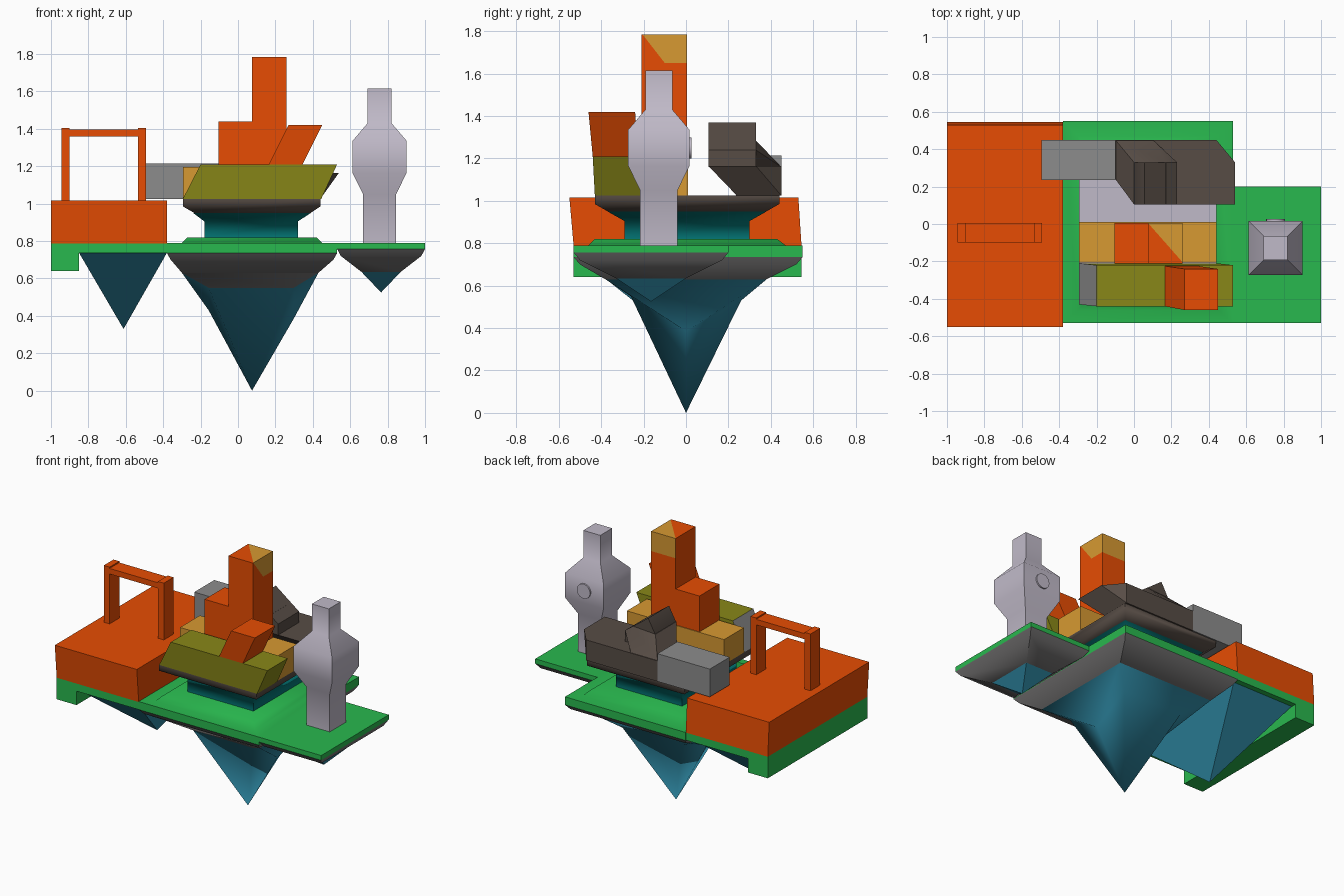
import bpy, bmesh, math
from mathutils import Vector

if "Cube" in bpy.data.objects:
    bpy.data.objects.remove(bpy.data.objects["Cube"])

def mat(name, r, g, b):
    m = bpy.data.materials.new(name)
    m.diffuse_color = (r, g, b, 1)
    m.use_nodes = True
    m.node_tree.nodes["Principled BSDF"].inputs["Base Color"].default_value = m.diffuse_color
    return m

ORANGE = mat("burnt_orange", .80, .073, .001)
GREEN = mat("grass_green", .022, .48, .077)
BLUE = mat("rock_blue", .03, .27, .40)
TEAL = mat("teal", .001, .19, .19)
DARK = mat("dark_grey", .175, .17, .17)
BROWN = mat("dark_brown", .095, .073, .06)
PALE = mat("pale_lavender", .53, .49, .58)
GOLD = mat("gold", .68, .32, .032)
OLIVE = mat("olive", .25, .245, .009)
GREY = mat("mid_grey", .265, .265, .265)

def finish(name, bm, mats, rule=None, smooth=None):
    """Turn a bmesh into an object; rule(face) picks the material index."""
    bmesh.ops.recalc_face_normals(bm, faces=bm.faces)
    for f in bm.faces:
        f.normal_update()
        f.material_index = rule(f) if rule else 0
    me = bpy.data.meshes.new(name)
    bm.to_mesh(me)
    bm.free()
    for m in mats:
        me.materials.append(m)
    if smooth:
        me.shade_smooth()
        me.set_sharp_from_angle(angle=math.radians(smooth))
    ob = bpy.data.objects.new(name, me)
    bpy.context.collection.objects.link(ob)
    return ob

def build(name, verts, faces, mats, rule=None, smooth=None):
    bm = bmesh.new()
    vs = [bm.verts.new(v) for v in verts]
    for f in faces:
        bm.faces.new([vs[i] for i in f])
    return finish(name, bm, mats, rule, smooth)

def hull(name, pts, m):
    bm = bmesh.new()
    vs = [bm.verts.new(p) for p in pts]
    res = bmesh.ops.convex_hull(bm, input=vs)
    loose = [v for v in bm.verts if not v.link_faces]
    bmesh.ops.delete(bm, geom=loose, context='VERTS')
    bmesh.ops.dissolve_limit(bm, angle_limit=.02, verts=bm.verts, edges=bm.edges)
    return finish(name, bm, [m], smooth=35)

def loft(name, rings, mats, rule=None, smooth=None):
    """Rectangular rings (x0, x1, y0, y1, z) joined and capped."""
    verts, faces = [], []
    for x0, x1, y0, y1, z in rings:
        verts += [(x0, y0, z), (x1, y0, z), (x1, y1, z), (x0, y1, z)]
    for k in range(len(rings) - 1):
        for i in range(4):
            j = (i + 1) % 4
            faces.append((4*k+i, 4*k+j, 4*k+4+j, 4*k+4+i))
    n = 4 * (len(rings) - 1)
    faces += [(3, 2, 1, 0), (n, n+1, n+2, n+3)]
    return build(name, verts, faces, mats, rule, smooth)

def box(name, x0, x1, y0, y1, z0, z1, m):
    return loft(name, [(x0, x1, y0, y1, z0), (x0, x1, y0, y1, z1)], [m])

def spike(name, x0, x1, y0, y1, z, tip):
    return build(name, [(x0, y0, z), (x1, y0, z), (x1, y1, z), (x0, y1, z), tip],
                 [(0, 1, 2, 3), (0, 1, 4), (1, 2, 4), (2, 3, 4), (3, 0, 4)], [BLUE], smooth=50)

# grass slabs
loft("main_grass", [(-.38, .53, -.53, .55, .735), (-.38, .53, -.53, .55, .79),
                    (-.30, .45, -.46, .47, .79), (-.27, .42, -.43, .43, .82)],
     [GREEN], smooth=60)
box("side_grass", .53, 1, -.53, .20, .757, .79, GREEN)
box("left_grass", -1, -.38, -.53, .545, .735, .787, GREEN)
box("left_grass_lip", -1, -.85, -.53, .545, .64, .735, GREEN)

# rocky undersides
loft("main_soil", [(-.38, .53, -.53, .55, .735), (-.36, .51, -.50, .52, .70),
                   (-.30, .43, -.38, .38, .63)], [DARK], smooth=40)
X0, X1, M0, M1 = -.30, .43, -.157, .298
rock = [(X0, -.38, .63), (X1, -.38, .63), (X1, .38, .63), (X0, .38, .63),
        (M0, -.26, .55), (M1, -.26, .55), (M1, .26, .53), (M0, .26, .53),
        (M1, 0, .385), (M0, 0, .43), (.075, 0, 0)]
rock_faces = [(0, 1, 2, 3), (0, 1, 5, 4), (2, 3, 7, 6),
              (1, 5, 8), (1, 8, 2), (8, 6, 2), (0, 4, 9), (0, 9, 3), (9, 7, 3),
              (4, 5, 10), (6, 7, 10), (5, 8, 10), (8, 6, 10), (4, 9, 10), (9, 7, 10)]
build("main_rock", rock, rock_faces, [BLUE, DARK],
      lambda f: int(len(f.verts) == 4 and f.normal.y < -.2), smooth=75)
loft("side_soil", [(.53, 1, -.53, .20, .757), (.55, .98, -.50, .17, .72),
                   (.66, .87, -.33, 0, .635)], [DARK], smooth=40)
spike("side_rock", .66, .87, -.33, 0, .635, (.765, -.165, .525))
spike("left_rock", -.85, -.38, -.51, .51, .737, (-.612, 0, .33))

# left orange block with its arch
loft("left_block", [(-1, -.38, -.53, .545, .787), (-1, -.38, -.55, .53, 1.017)], [ORANGE])
for i, x in enumerate((-.945, -.535)):
    box(f"arch_post_{i}", x, x + .044, -.10, .005, 1.017, 1.405, ORANGE)
box("arch_bar", -.905, -.53, -.10, .005, 1.358, 1.396, ORANGE)

# central neck and platform
loft("neck", [(-.18, .32, -.29, .30, .82), (-.18, .32, -.29, .30, .905),
              (-.24, .39, -.37, .38, .95)], [TEAL], smooth=65)
loft("platform", [(-.225, .38, -.36, .37, .945), (-.295, .44, -.43, .44, .985),
                  (-.295, .44, -.43, .44, 1.025)], [BROWN, PALE],
     lambda f: int(f.normal.z > .9), smooth=65)

# leaning front hall and its chimney
loft("front_hall", [(-.295, .445, -.43, -.21, 1.025), (-.20, .53, -.44, -.22, 1.21)],
     [OLIVE, GREY], lambda f: int(f.normal.x < -.7))
loft("slanted_chimney", [(.165, .345, -.44, -.225, 1.21), (.27, .45, -.46, -.24, 1.42)], [ORANGE])

# central hall and stepped tower
box("central_hall", -.295, .44, -.205, .01, 1.025, 1.195, GOLD)
box("tower_step", -.105, .075, -.21, .005, 1.19, 1.44, ORANGE)
box("tower_body", .075, .26, -.21, .005, 1.19, 1.65, ORANGE)
cap = box("tower_cap", .075, .26, -.21, .005, 1.65, 1.785, ORANGE)
cap.data.materials.append(GOLD)
a, b, c = Vector((.075, .005, 1.785)), Vector((.26, -.205, 1.785)), Vector((.26, -.10, 1.65))
nrm = (b - a).cross(c - a).normalized()
if nrm.y < 0:
    nrm = -nrm
bm = bmesh.new()
bm.from_mesh(cap.data)
bmesh.ops.bisect_plane(bm, geom=bm.verts[:] + bm.edges[:] + bm.faces[:],
                       plane_co=a, plane_no=nrm)
for f in bm.faces:
    f.normal_update()
    gold = (f.calc_center_median() - a).dot(nrm) > 0 or f.normal.y > .9
    f.material_index = int(gold)
bm.to_mesh(cap.data)
bm.free()

# back hall: overhanging block, leaning chimney with a pitched top, grey annex
hull("back_hall", [(x, y, z) for x in (-.10, .44) for y in (.24, .45) for z in (1.025, 1.165)] +
     [(x, y, 1.165) for x in (0, .54) for y in (.105, .33)], BROWN)
hull("back_chimney", [(x, y, 1.16) for x in (-.10, .10) for y in (.24, .45)] +
     [(x, y, z) for y in (.105, .33) for x, z in ((0, 1.275), (.17, 1.285), (.23, 1.24))] +
     [(.23, .105, 1.16)], BROWN)
hull("back_chimney_top", [(x, y, z) for y in (.105, .33) for x, z in
     ((0, 1.165), (0, 1.27), (.055, 1.37), (.23, 1.24), (.23, 1.165))], BROWN)
box("grey_annex", -.495, -.10, .235, .45, 1.025, 1.215, GREY)

# pale side tower with a round disc on its back
cx, cy = .757, -.128
loft("side_tower", [(cx - w, cx + w, cy - w, cy + w, z) for w, z in
     ((.088, .79), (.088, 1.05), (.145, 1.165), (.145, 1.335), (.064, 1.43), (.064, 1.615))],
     [PALE], smooth=50)
N, R = 24, .05
disc = [(cx + R*math.cos(2*math.pi*i/N), y, 1.25 + R*math.sin(2*math.pi*i/N))
        for y in (.01, .027) for i in range(N)]
build("tower_disc", disc, [tuple(range(N)), tuple(range(N, 2*N))] +
      [(i, (i+1) % N, (i+1) % N + N, i + N) for i in range(N)], [PALE], smooth=40)
